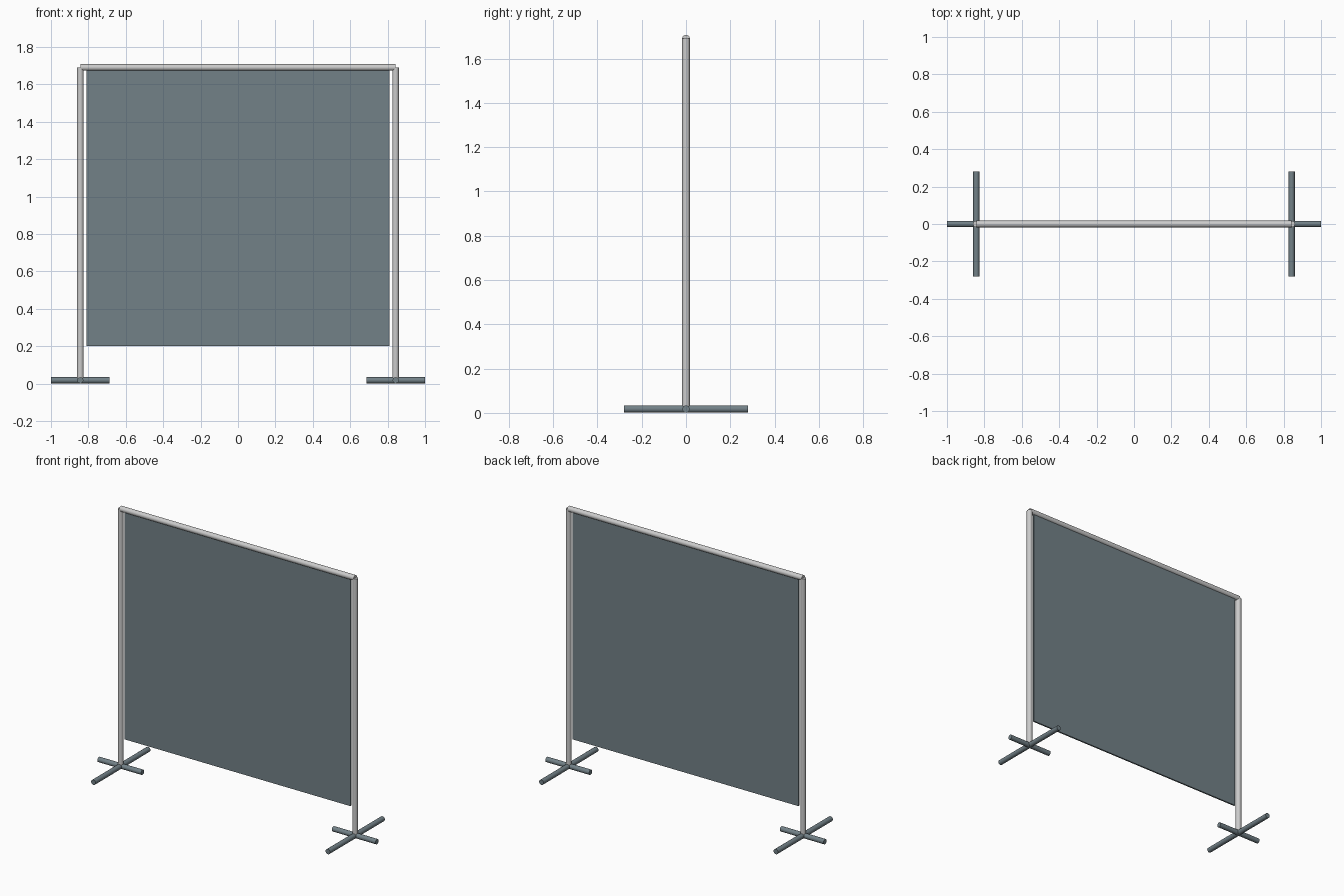
import bpy
from mathutils import Vector

if "Cube" in bpy.data.objects:
    bpy.data.objects.remove(bpy.data.objects["Cube"])

slate = bpy.data.materials.new("slate")
slate.diffuse_color = (0.17, 0.22, 0.245, 1)
slate.use_nodes = True
slate.node_tree.nodes["Principled BSDF"].inputs["Base Color"].default_value = slate.diffuse_color


def rod(name, start, end, radius, mat=None):
    """Round tube between two points."""
    a, b = Vector(start), Vector(end)
    d = b - a
    bpy.ops.mesh.primitive_cylinder_add(vertices=16, radius=radius, depth=d.length,
                                        location=(a + b) / 2)
    ob = bpy.context.object
    ob.name = name
    ob.rotation_mode = 'QUATERNION'
    ob.rotation_quaternion = d.to_track_quat('Z', 'Y')
    bpy.ops.object.shade_smooth_by_angle()
    if mat:
        ob.data.materials.append(mat)
    return ob


POST_X, TOP_Z = 0.843, 1.69
POST_R, FOOT_R = 0.0175, 0.0155
FOOT_Z = 0.0175

# Posts with crossed feet on both sides
for side, s in (("left", -1), ("right", 1)):
    x = s * POST_X
    rod(f"{side}_post", (x, 0, FOOT_Z), (x, 0, TOP_Z), POST_R)
    rod(f"{side}_foot_long", (x, -0.281, FOOT_Z), (x, 0.281, FOOT_Z), FOOT_R + 0.001, slate)
    rod(f"{side}_foot_short", (x - 0.157, 0, FOOT_Z), (x + 0.157, 0, FOOT_Z), FOOT_R + 0.001, slate)

# Top rail
rod("top_rail", (-POST_X, 0, TOP_Z), (POST_X, 0, TOP_Z), POST_R)

# Hanging screen panel
bpy.ops.mesh.primitive_cube_add(size=1, location=(0, 0, 0.94))
panel = bpy.context.object
panel.name = "screen_panel"
panel.scale = (1.622, 0.01, 1.48)
panel.data.materials.append(slate)
